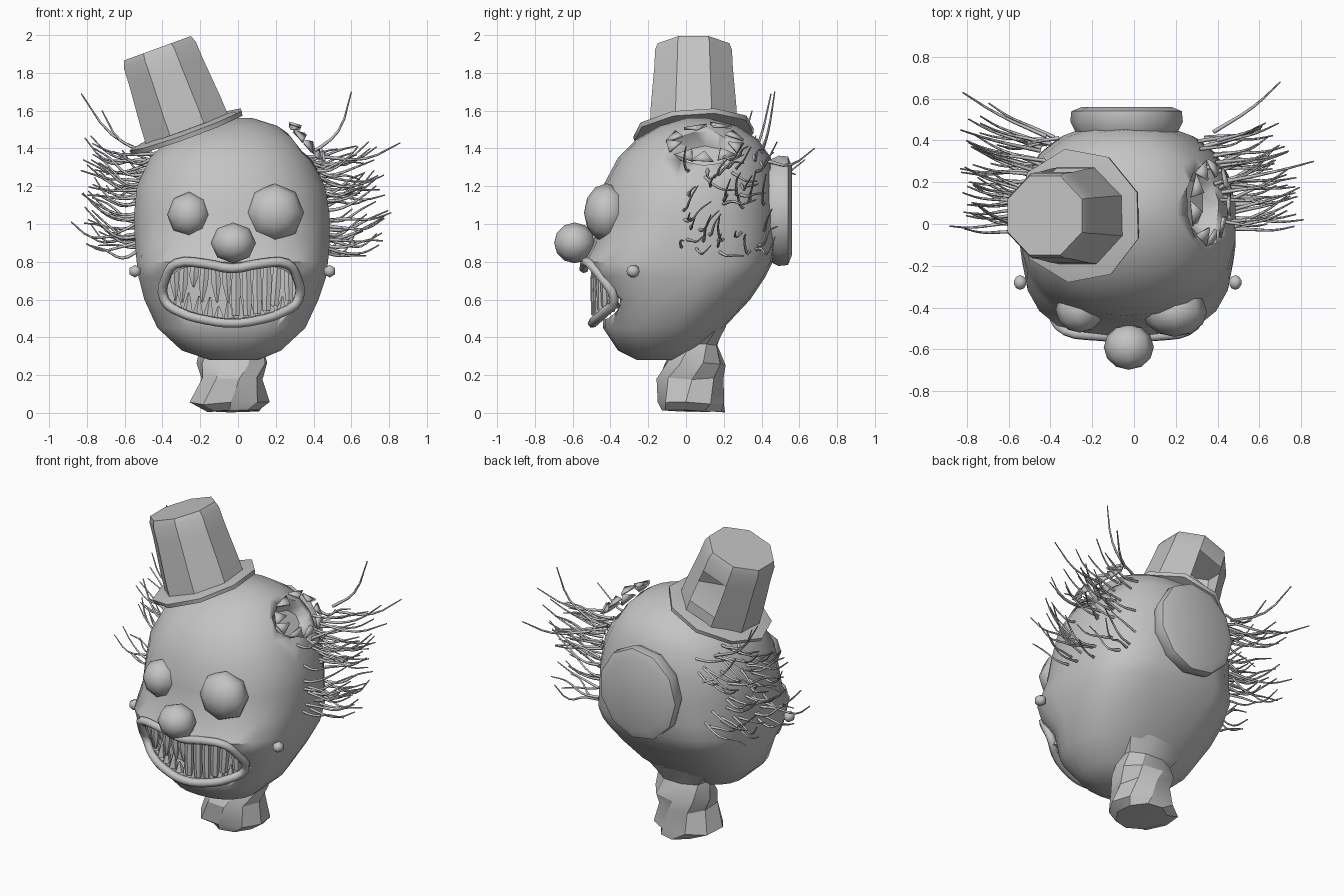
import bpy, bmesh, math, random
from mathutils import Matrix, Vector

if "Cube" in bpy.data.objects:
    bpy.data.objects.remove(bpy.data.objects["Cube"])

random.seed(4)
GREY = bpy.data.materials.new("plain grey")
GREY.diffuse_color = (0.55, 0.55, 0.55, 1)
GREY.use_nodes = True
GREY.node_tree.nodes["Principled BSDF"].inputs["Base Color"].default_value = GREY.diffuse_color


def finish(name, bm, angle=40):
    """Turn a bmesh into a smooth-shaded object that keeps hard edges."""
    bmesh.ops.recalc_face_normals(bm, faces=bm.faces)
    me = bpy.data.meshes.new(name)
    for f in bm.faces:
        f.smooth = True
    bm.to_mesh(me)
    bm.free()
    me.set_sharp_from_angle(angle=math.radians(angle))
    me.materials.append(GREY)
    ob = bpy.data.objects.new(name, me)
    bpy.context.collection.objects.link(ob)
    return ob


def add_loft(bm, rings, segs, mat=Matrix(), twist=0.0, jitter=0.0):
    """Rings are (z, x0, x1, y0, y1, squareness), joined and capped."""
    loops = []
    for k, (z, x0, x1, y0, y1, n) in enumerate(rings):
        loop = []
        for i in range(segs):
            t = 2 * math.pi * (i + 0.5) / segs + twist * k
            c, s = math.cos(t), math.sin(t)
            x = (x0 + x1) / 2 + (x1 - x0) / 2 * math.copysign(abs(c) ** (2 / n), c)
            y = (y0 + y1) / 2 + (y1 - y0) / 2 * math.copysign(abs(s) ** (2 / n), s)
            dz = random.uniform(-jitter, jitter)
            loop.append(bm.verts.new(mat @ Vector((x, y, z + dz))))
        loops.append(loop)
    for a, b in zip(loops, loops[1:]):
        for i in range(segs):
            j = (i + 1) % segs
            bm.faces.new((a[i], a[j], b[j], b[i]))
    bm.faces.new(loops[0][::-1])
    bm.faces.new(loops[-1])


def loft(name, rings, segs, mat=Matrix(), twist=0.0, jitter=0.0, angle=40):
    bm = bmesh.new()
    add_loft(bm, rings, segs, mat, twist, jitter)
    return finish(name, bm, angle)


def disc(z, r, n=2, ry=None):
    ry = ry or r
    return (z, -r, r, -ry, ry, n)


def ball(name, loc, scale, segs=8, rings=6):
    bm = bmesh.new()
    mat = Matrix.Translation(loc) @ Matrix.Rotation(math.radians(90), 4, 'X') @ Matrix.Diagonal((scale[0], scale[2], scale[1], 1))
    bmesh.ops.create_uvsphere(bm, u_segments=segs, v_segments=rings, radius=1, matrix=mat)
    return finish(name, bm, 70)


def tubes(name, paths, radius, res=0, tip=1.0, cyclic=False):
    """Smooth curves with a round section, one spline per path."""
    cu = bpy.data.curves.new(name, 'CURVE')
    cu.dimensions = '3D'
    cu.bevel_depth, cu.bevel_resolution = radius, res
    cu.resolution_u = 3
    cu.use_fill_caps = True
    for pts in paths:
        sp = cu.splines.new('BEZIER')
        sp.bezier_points.add(len(pts) - 1)
        sp.use_cyclic_u = cyclic
        for k, (p, co) in enumerate(zip(sp.bezier_points, pts)):
            p.co = co
            p.handle_left_type = p.handle_right_type = 'AUTO'
            p.radius = 1 + (tip - 1) * k / (len(pts) - 1)
    cu.materials.append(GREY)
    ob = bpy.data.objects.new(name, cu)
    bpy.context.collection.objects.link(ob)
    return ob


def cut(target, cutter):
    cutter.hide_render = True
    m = target.modifiers.new(cutter.name, 'BOOLEAN')
    m.operation, m.solver, m.object = 'DIFFERENCE', 'EXACT', cutter


# Head: stacked rings, boxy around the upper lip
head = loft("head", [
    (0.28, -0.15, 0.11, -0.26, -0.04, 2),
    (0.33, -0.30, 0.23, -0.36, 0.06, 2.2),
    (0.45, -0.43, 0.36, -0.44, 0.20, 2.4),
    (0.60, -0.50, 0.43, -0.44, 0.34, 2.5),
    (0.72, -0.53, 0.47, -0.51, 0.42, 3.0),
    (0.80, -0.54, 0.48, -0.54, 0.46, 3.0),
    (0.90, -0.55, 0.49, -0.49, 0.48, 2.5),
    (1.05, -0.555, 0.49, -0.465, 0.49, 2.3),
    (1.20, -0.54, 0.465, -0.44, 0.48, 2.2),
    (1.35, -0.47, 0.39, -0.36, 0.45, 2.2),
    (1.45, -0.37, 0.31, -0.26, 0.38, 2.2),
    (1.52, -0.23, 0.21, -0.14, 0.27, 2),
    (1.56, -0.05, 0.08, 0.0, 0.12, 2)], 22)

# Mouth opening
to_y = Matrix.Rotation(math.radians(-90), 4, 'X')
mouth = loft("mouth_cutter", [disc(-0.8, 0.345, 3, 0.15), disc(-0.31, 0.345, 3, 0.15)], 20,
             Matrix.Translation((-0.035, 0, 0.64)) @ to_y)
cut(head, mouth)

# Torn hole at the upper right of the skull
wound_mat = Matrix.Translation((0.33, 0.10, 1.40)) @ Matrix.Rotation(math.radians(48), 4, 'Y')
wound = loft("wound_cutter", [disc(-0.07, 0.08, 2, 0.11), disc(0.0, 0.12, 2, 0.19), disc(0.3, 0.15, 2, 0.22)],
             9, wound_mat, twist=0.3)
cut(head, wound)

# Ragged skin flaps round the hole
bm = bmesh.new()
for i in range(9):
    t = 2 * math.pi * i / 9 + random.uniform(-0.1, 0.1)
    pts = []
    for d, r, z in ((-0.3, 1.05, 0.045), (0.3, 1.05, 0.04), (0.05, 0.65, 0.075)):
        pts.append(bm.verts.new(wound_mat @ Vector((0.13 * r * math.cos(t + d), 0.2 * r * math.sin(t + d), z))))
    bm.faces.new(pts)
flaps = finish("skin_flaps", bm)
flaps.modifiers.new("thickness", 'SOLIDIFY').thickness = 0.015

# Lips: one closed loop round the mouth
upper = [(-0.38, -0.45, 0.72), (-0.33, -0.51, 0.79), (-0.18, -0.535, 0.79), (-0.03, -0.54, 0.765),
         (0.12, -0.535, 0.79), (0.26, -0.51, 0.79), (0.31, -0.45, 0.72)]
lower = [(0.32, -0.38, 0.60), (0.24, -0.43, 0.535), (0.10, -0.48, 0.49), (-0.03, -0.495, 0.475),
         (-0.16, -0.48, 0.49), (-0.31, -0.43, 0.535), (-0.39, -0.38, 0.60)]
tubes("lips", [upper + lower], 0.026, 1, cyclic=True)

# Teeth: sharp and gappy on one side, long blocks on the other
bm = bmesh.new()
for i in range(12):
    x = -0.34 + i * 0.055
    y = -0.48 + 0.9 * (x + 0.035) ** 2
    blunt = x > -0.06
    size = 0.27 if blunt else random.choice((0.08, 0.12, 0.2))
    size = min(size, 0.28 - 1.0 * (x + 0.035) ** 2)
    tilt = Matrix.Rotation(random.uniform(-0.08, 0.08), 4, 'Y')
    tip = 0.022 if blunt else 0.006
    add_loft(bm, [disc(-size, tip, 3), disc(-size * 0.5, 0.027, 3), disc(0, 0.022, 3)], 6,
             Matrix.Translation((x, y, 0.785)) @ tilt)
    # lower fang
    add_loft(bm, [disc(0, 0.03, 2), disc(random.uniform(0.06, 0.12), 0.005, 2)], 5,
             Matrix.Translation((x + 0.02, y + 0.02, 0.50 + 0.6 * (x + 0.035) ** 2)) @ tilt)
finish("teeth", bm)

# Eyes of unequal size, nose and small side studs
ball("small_eye", (-0.26, -0.41, 1.05), (0.115, 0.11, 0.12))
ball("large_eye", (0.195, -0.42, 1.06), (0.155, 0.12, 0.155))
ball("nose", (-0.025, -0.59, 0.90), (0.12, 0.108, 0.108))
for side, x in (("left", -0.545), ("right", 0.485)):
    ball(side + "_stud", (x, -0.28, 0.75), (0.035, 0.035, 0.035), 6, 5)

# Flat pad on the back of the head
loft("back_pad", [disc(0.44, 0.25, 2, 0.27), disc(0.49, 0.275, 2, 0.295),
                  disc(0.54, 0.27, 2, 0.29), disc(0.56, 0.22, 2, 0.24)], 11,
     Matrix.Translation((-0.03, 0, 1.07)) @ to_y)

# Crumpled neck with a ragged top that clings to the head
loft("neck", [
    (0.01, -0.16, 0.12, -0.13, 0.21, 2),
    (0.05, -0.26, 0.17, -0.15, 0.21, 2.2),
    (0.18, -0.20, 0.13, -0.16, 0.20, 2.2),
    (0.26, -0.22, 0.16, -0.12, 0.21, 2.2),
    (0.36, -0.20, 0.14, -0.06, 0.17, 2.2),
    (0.46, -0.27, 0.21, -0.02, 0.215, 2.2)], 9, twist=0.2, jitter=0.008, angle=30)

# Tilted top hat with a brim; one back panel is missing
hat_mat = Matrix.Translation((-0.27, 0.04, 1.50)) @ Matrix.Rotation(math.radians(-20), 4, 'Y')
bm = bmesh.new()
add_loft(bm, [disc(0, 0.25, 2, 0.25), disc(0.10, 0.245), disc(0.32, 0.225), disc(0.42, 0.22), disc(0.458, 0.205)],
         8, hat_mat)
bm.faces.ensure_lookup_table()
bmesh.ops.delete(bm, geom=[bm.faces[8 + 1]], context='FACES_ONLY')
finish("hat_crown", bm, 35)
loft("hat_brim", [disc(-0.025, 0.32), disc(0.0, 0.325), disc(0.015, 0.24)], 9,
     hat_mat @ Matrix.Rotation(math.radians(4), 4, 'X'))

# Hair: wiry strands on both sides, with a few long ones higher up
for side, sx in (("left", -1), ("right", 1)):
    paths = []
    for i in range(42):
        y, z = random.uniform(-0.05, 0.42), random.uniform(0.85, 1.38)
        x = 0.52 * (1 - abs(y / 0.56) ** 2.5) ** 0.4 * (1 - abs((z - 0.95) / 0.64) ** 2.5) ** 0.4
        root = Vector((-0.035 + sx * (x - 0.03), y, z))
        reach = Vector((sx * random.uniform(0.2, 0.36), random.uniform(-0.06, 0.16), random.uniform(-0.1, 0.12)))
        paths.append([root,
                      root + reach * 0.35 + Vector((0, 0, random.uniform(-0.04, 0.01))),
                      root + reach * 0.7 + Vector((0, 0, random.uniform(-0.02, 0.03))),
                      root + reach + Vector((0, 0.02, random.uniform(0, 0.09)))])
    tops = ((0.40, 0.40, 1.38, 0.60, 0.47, 1.70), (0.42, 0.20, 1.36, 0.86, 0.30, 1.43),
            (0.38, 0.44, 1.33, 0.70, 0.68, 1.40)) if sx > 0 else \
           ((-0.45, 0.35, 1.36, -0.83, 0.45, 1.69), (-0.46, 0.25, 1.38, -0.72, 0.35, 1.60),
            (-0.42, 0.42, 1.30, -0.82, 0.63, 1.34))
    for a in tops:
        p, q = Vector(a[:3]), Vector(a[3:])
        paths.append([p, p.lerp(q, 0.5) - Vector((-sx * 0.03, 0, 0.05)), q])
    tubes(side + "_hair", paths, 0.010, 0, 0.35)
